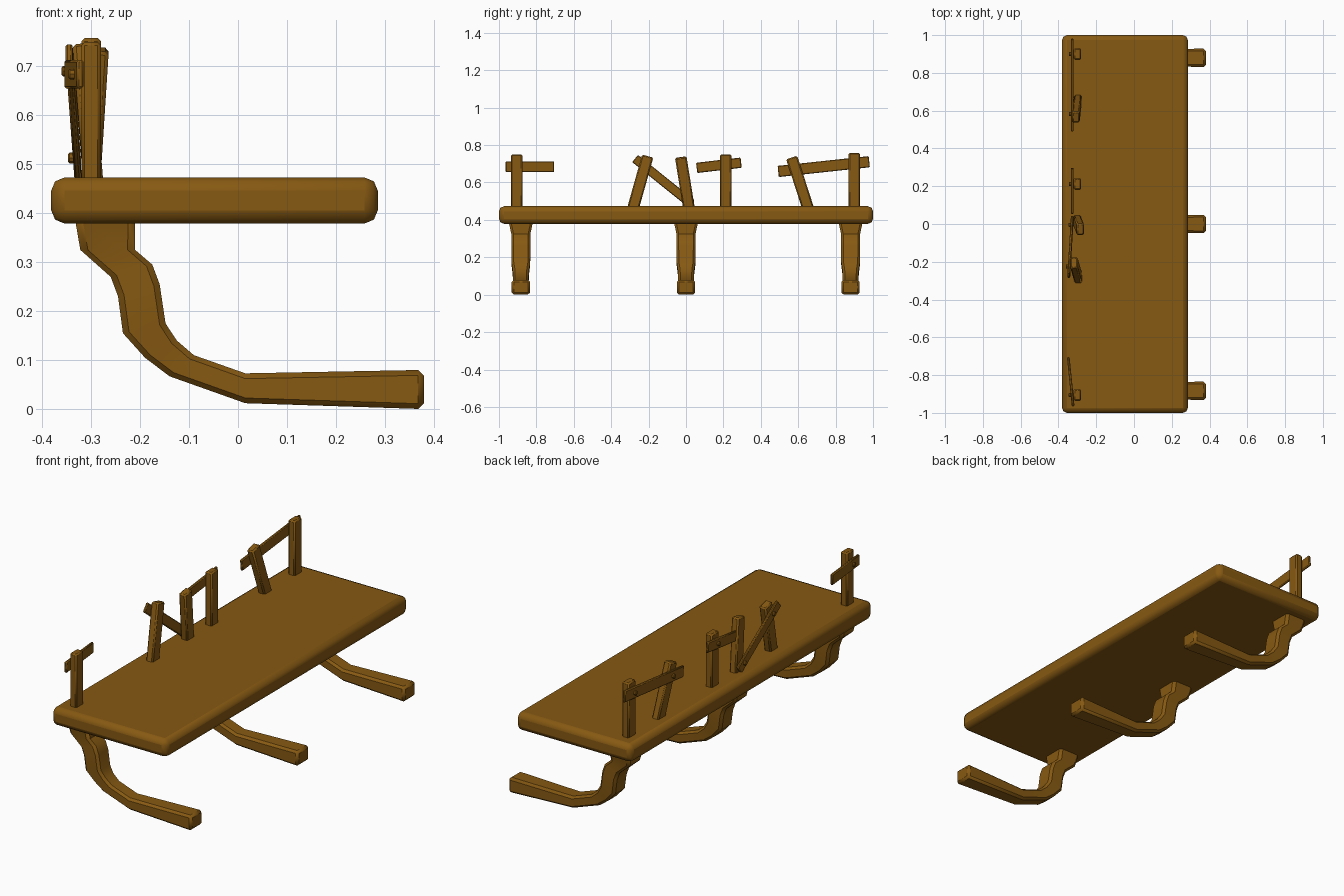
import bpy, bmesh, math
from mathutils import Vector, Matrix

if "Cube" in bpy.data.objects:
    bpy.data.objects.remove(bpy.data.objects["Cube"])

wood = bpy.data.materials.new("brown_wood")
wood.diffuse_color = (0.24, 0.1, 0.006, 1)
wood.use_nodes = True
wood.node_tree.nodes["Principled BSDF"].inputs["Base Color"].default_value = wood.diffuse_color


def finish(name, bm, bevel=0.0, segments=1):
    bmesh.ops.recalc_face_normals(bm, faces=bm.faces)
    me = bpy.data.meshes.new(name)
    bm.to_mesh(me)
    bm.free()
    ob = bpy.data.objects.new(name, me)
    bpy.context.collection.objects.link(ob)
    me.materials.append(wood)
    if bevel:
        mod = ob.modifiers.new("bevel", 'BEVEL')
        mod.width = bevel
        mod.segments = segments
        mod.limit_method = 'ANGLE'
        mod.angle_limit = math.radians(50)
    bpy.ops.object.select_all(action='DESELECT')
    ob.select_set(True)
    bpy.context.view_layer.objects.active = ob
    bpy.ops.object.shade_smooth_by_angle(angle=math.radians(32))
    return ob


def beam(name, p, q, depth, width, bevel):
    """Bevelled plank from p to q, its depth lying roughly along x."""
    p, q = Vector(p), Vector(q)
    z = (q - p).normalized()
    y = z.cross(Vector((1, 0, 0))).normalized()
    x = y.cross(z)
    rot = Matrix((x, y, z)).transposed().to_4x4()
    mat = Matrix.Translation((p + q) / 2) @ rot @ Matrix.Diagonal((depth, width, (q - p).length, 1))
    bm = bmesh.new()
    bmesh.ops.create_cube(bm, size=1, matrix=mat)
    return finish(name, bm, bevel)


# seat slab
bm = bmesh.new()
bmesh.ops.create_cube(bm, size=1, matrix=Matrix.Translation((-0.048, 0, 0.426))
                      @ Matrix.Diagonal((0.667, 2.0, 0.094, 1)))
finish("seat", bm, 0.027, 2)

# curved legs: back edge (x, z), front edge (x, z), half width
LEG = [
    (-0.335, 0.40, -0.21, 0.40, 0.067),
    (-0.322, 0.325, -0.21, 0.325, 0.051),
    (-0.26, 0.27, -0.175, 0.295, 0.051),
    (-0.245, 0.23, -0.16, 0.255, 0.051),
    (-0.235, 0.155, -0.148, 0.175, 0.050),
    (-0.19, 0.105, -0.125, 0.14, 0.044),
    (-0.14, 0.067, -0.09, 0.11, 0.042),
    (0.015, 0.012, 0.015, 0.073, 0.042),
    (0.38, 0.0, 0.38, 0.08, 0.049),
]
for name, yc in (("left_leg", -0.883), ("middle_leg", 0.0), ("right_leg", 0.88)):
    bm = bmesh.new()
    rings = []
    for bx, bz, fx, fz, h in LEG:
        rings.append([bm.verts.new(c) for c in (
            (bx, yc - h, bz), (fx, yc - h, fz), (fx, yc + h, fz), (bx, yc + h, bz))])
    for a, b in zip(rings, rings[1:]):
        for i in range(4):
            j = (i + 1) % 4
            bm.faces.new((a[i], a[j], b[j], b[i]))
    bm.faces.new(rings[0])
    bm.faces.new(rings[-1])
    finish(name, bm, 0.012)

# broken backrest posts, some leaning: base (x, y), top (x, y, z)
POSTS = [
    ((-0.30, -0.905), (-0.30, -0.905, 0.75)),
    ((-0.295, -0.285), (-0.318, -0.205, 0.74)),
    ((-0.302, 0.017), (-0.284, -0.028, 0.735)),
    ((-0.30, 0.212), (-0.30, 0.212, 0.75)),
    ((-0.297, 0.655), (-0.308, 0.565, 0.733)),
    ((-0.30, 0.90), (-0.30, 0.90, 0.758)),
]
for i, ((x, y), top) in enumerate(POSTS):
    beam(f"back_post_{i + 1}", (x, y, 0.455), top, 0.04, 0.062, 0.007)

# broken rails and the nails (y, z) fixing each to its posts
RAILS = [
    ((-0.322, -0.965, 0.684), (-0.348, -0.705, 0.684), 0.058, [(-0.905, 0.684)]),
    ((-0.345, -0.272, 0.728), (-0.327, 0.03, 0.485), 0.05, [(-0.225, 0.69), (-0.005, 0.513)]),
    ((-0.327, 0.057, 0.678), (-0.327, 0.295, 0.706), 0.055, [(0.212, 0.697)]),
    ((-0.327, 0.493, 0.659), (-0.327, 0.98, 0.711), 0.06, [(0.583, 0.669), (0.90, 0.702)]),
]
for i, (p, q, width, nails) in enumerate(RAILS):
    beam(f"back_rail_{i + 1}", p, q, 0.014, width, 0.004)
    for k, (ny, nz) in enumerate(nails):
        t = (ny - p[1]) / (q[1] - p[1])
        nx = p[0] + t * (q[0] - p[0]) - 0.008
        bm = bmesh.new()
        bmesh.ops.create_cone(bm, cap_ends=True, segments=8, radius1=0.011, radius2=0.011, depth=0.02,
                              matrix=Matrix.Translation((nx, ny, nz)) @ Matrix.Rotation(math.pi / 2, 4, 'Y'))
        finish(f"nail_{i + 1}_{k + 1}", bm, 0.003)
